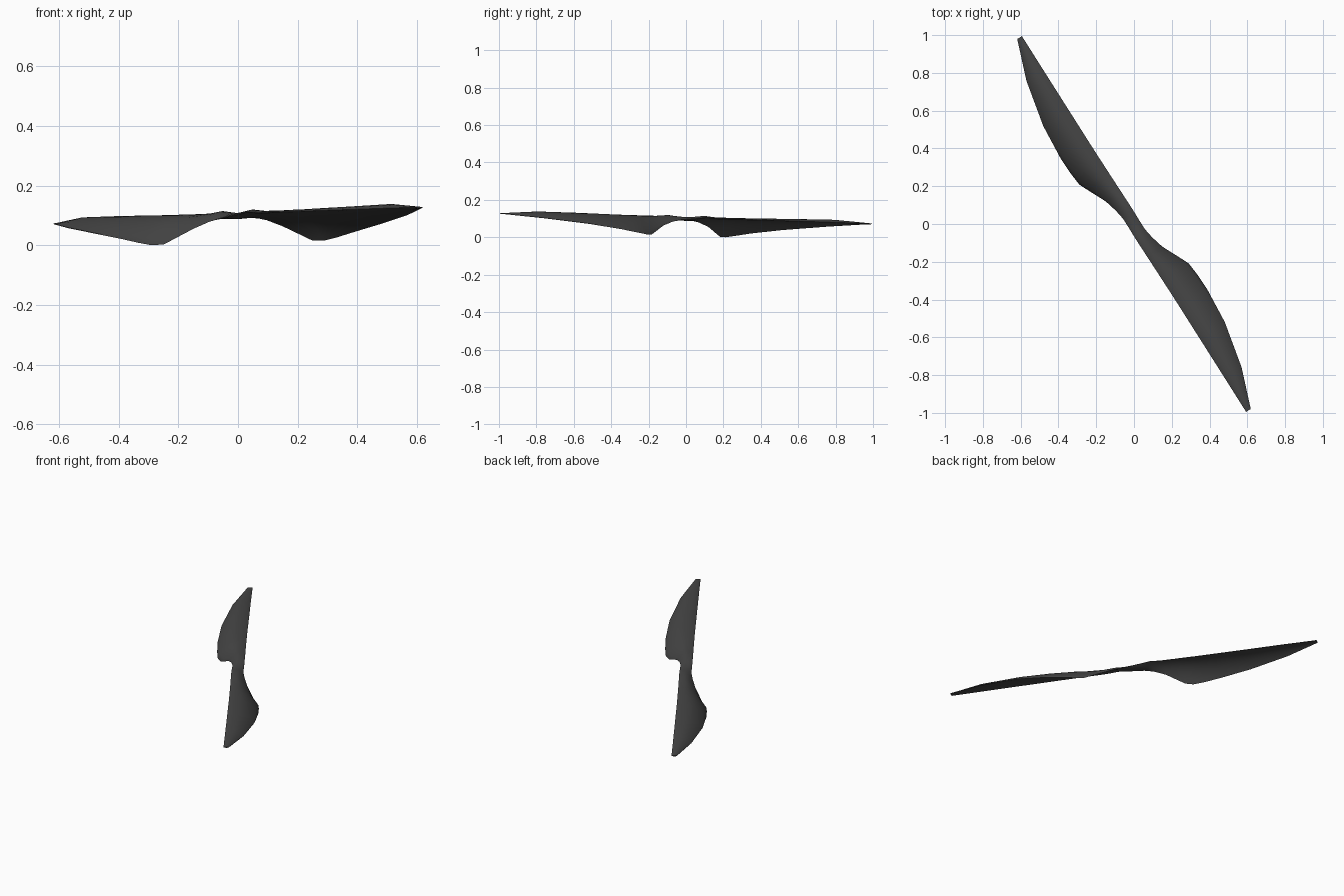
import bpy, bmesh, math
from mathutils import Matrix, Vector

if "Cube" in bpy.data.objects:
    bpy.data.objects.remove(bpy.data.objects["Cube"])

# one dark colour
mat = bpy.data.materials.new("dark grey")
mat.diffuse_color = (0.06, 0.06, 0.06, 1)
mat.use_nodes = True
mat.node_tree.nodes["Principled BSDF"].inputs["Base Color"].default_value = mat.diffuse_color

# blade sections: distance from hub, straight edge, curved edge,
# straight edge height, curved edge height, bulge
STATIONS = [
    (0.000, -0.034, 0.034, 0.101, 0.101, 0.009),
    (0.055, -0.034, 0.035, 0.106, 0.095, 0.010),
    (0.110, -0.033, 0.045, 0.113, 0.086, 0.010),
    (0.180, -0.031, 0.065, 0.108, 0.064, 0.010),
    (0.285, -0.028, 0.117, 0.107, 0.014, 0.013),
    (0.330, -0.027, 0.138, 0.107, 0.0125, 0.014),
    (0.400, -0.025, 0.146, 0.106, 0.022, 0.015),
    (0.500, -0.023, 0.150, 0.106, 0.037, 0.016),
    (0.693, -0.020, 0.139, 0.105, 0.060, 0.018),
    (0.944, -0.016, 0.090, 0.104, 0.084, 0.018),
    (1.158, -0.013, 0.016, 0.1025, 0.1025, 0.002),
]
AXIS = Vector((0.522, -0.853, 0))
SIDE = Vector((0.853, 0.522, 0))
STEPS = [0, 0.08, 0.2, 0.35, 0.5, 0.65, 0.8, 0.92, 1]


def section(u, ws, wc, zs, zc, bulge):
    """Closed curled airfoil loop: over the top, back underneath."""
    thick = 0.018 if u < 0.1 else (0.014 if u < 1.1 else 0.003)
    top, under = [], []
    for t in STEPS:
        s = math.sin(math.pi * t)
        z = zs + (zc - zs) * t ** 2.2 + bulge * s ** 0.8
        p = AXIS * u + SIDE * (ws + (wc - ws) * t)
        top.append(p + Vector((0, 0, z)))
        under.append(p + Vector((0, 0, z - thick * s ** 0.8 - 0.002)))
    return top + under[::-1]


# two blades, the second turned half a circle about the hub
bm = bmesh.new()
for k in range(2):
    turn = Matrix.Rotation(math.pi * k, 4, 'Z')
    rings = [[bm.verts.new(turn @ p) for p in section(*s)] for s in STATIONS]
    n = len(rings[0])
    for a, b in zip(rings, rings[1:]):
        for i in range(n):
            j = (i + 1) % n
            bm.faces.new((a[i], a[j], b[j], b[i]))
    bm.faces.new(rings[-1])
bmesh.ops.remove_doubles(bm, verts=bm.verts, dist=0.0008)

# slight lengthwise tilt, then rest on the ground
for v in bm.verts:
    v.co.z += 0.0236 * v.co.dot(AXIS)
low = min(v.co.z for v in bm.verts)
for v in bm.verts:
    v.co.z -= low
bmesh.ops.recalc_face_normals(bm, faces=bm.faces)

me = bpy.data.meshes.new("propeller")
bm.to_mesh(me)
bm.free()
me.materials.append(mat)
ob = bpy.data.objects.new("propeller", me)
bpy.context.collection.objects.link(ob)
bpy.context.view_layer.objects.active = ob
ob.select_set(True)
bpy.ops.object.shade_smooth_by_angle(angle=math.radians(40))
